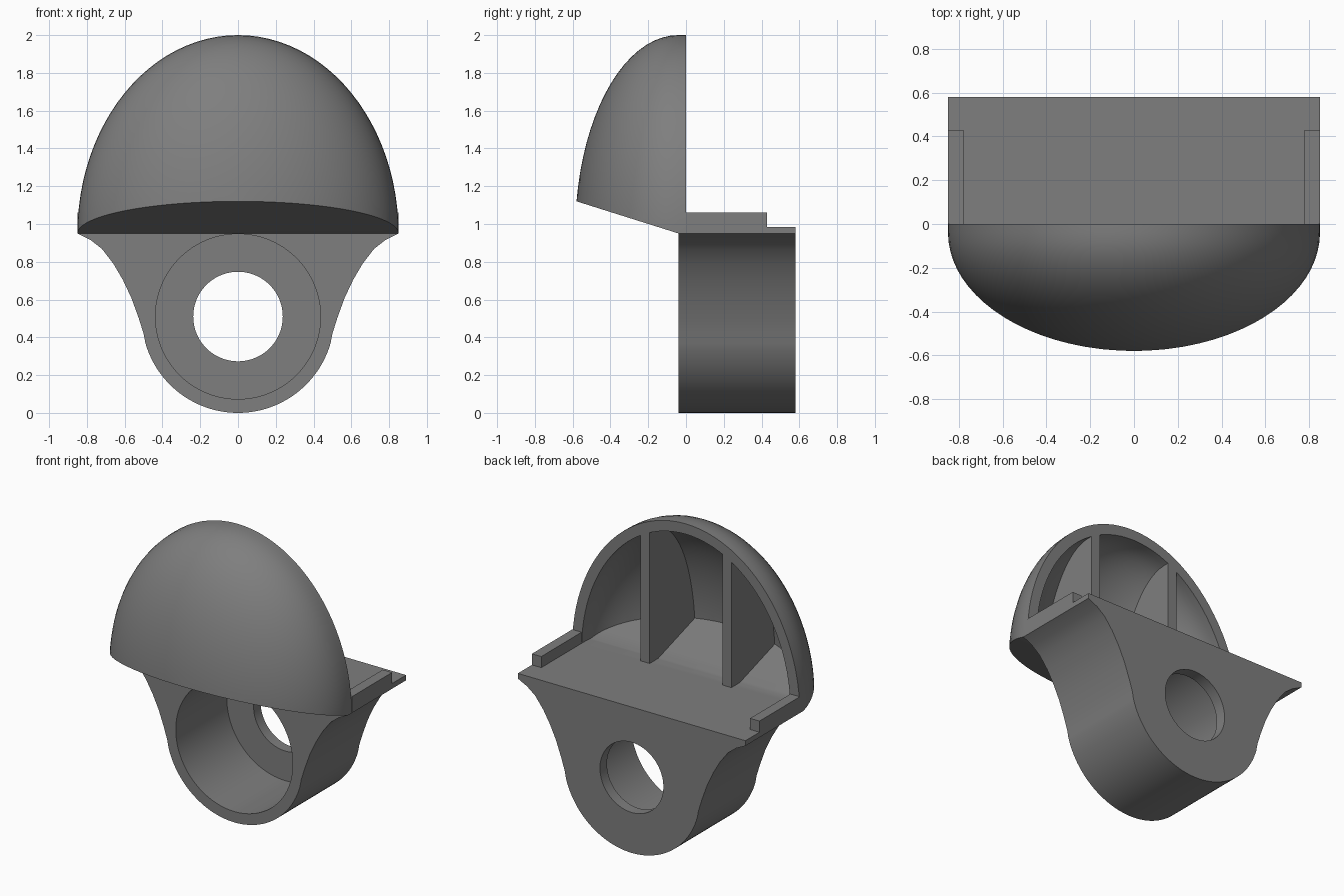
import bpy, bmesh, math
from mathutils import Vector

cube = bpy.data.objects.get("Cube")
if cube:
    bpy.data.objects.remove(cube, do_unlink=True)

grey = bpy.data.materials.new("mid_grey")
grey.use_nodes = True
grey.diffuse_color = (0.21, 0.21, 0.21, 1)
grey.node_tree.nodes["Principled BSDF"].inputs["Base Color"].default_value = (0.21, 0.21, 0.21, 1)

BASE = 0.95    # underside of the plate
TOP = 0.985    # upper face of the plate
FRONT = -0.04  # front of the lower housing
BACK = 0.58
SLOPE = 0.315  # rise of the dome floor towards the front


def finish(name, bm):
    bmesh.ops.recalc_face_normals(bm, faces=bm.faces)
    mesh = bpy.data.meshes.new(name)
    bm.to_mesh(mesh)
    bm.free()
    mesh.materials.append(grey)
    obj = bpy.data.objects.new(name, mesh)
    bpy.context.collection.objects.link(obj)
    return obj


def activate(obj):
    bpy.ops.object.select_all(action='DESELECT')
    obj.select_set(True)
    bpy.context.view_layer.objects.active = obj


def smooth(obj):
    activate(obj)
    bpy.ops.object.shade_smooth_by_angle(angle=math.radians(30))


def carve(obj, cutter):
    cutter.hide_render = True
    mod = obj.modifiers.new("carve", 'BOOLEAN')
    mod.operation = 'DIFFERENCE'
    mod.solver = 'EXACT'
    mod.object = cutter
    activate(obj)
    bpy.ops.object.modifier_apply(modifier=mod.name)
    bpy.data.objects.remove(cutter, do_unlink=True)


def box(name, x0, x1, y0, y1, z0, z1):
    bm = bmesh.new()
    bmesh.ops.create_cube(bm, size=1)
    for v in bm.verts:
        v.co = ((x0 + x1) / 2 + v.co.x * (x1 - x0),
                (y0 + y1) / 2 + v.co.y * (y1 - y0),
                (z0 + z1) / 2 + v.co.z * (z1 - z0))
    return finish(name, bm)


def extrude_profile(name, points, y0, y1):
    bm = bmesh.new()
    face = bm.faces.new([bm.verts.new((x, y0, z)) for x, z in points])
    new = bmesh.ops.extrude_face_region(bm, geom=[face])["geom"]
    bmesh.ops.translate(bm, vec=(0, y1 - y0, 0),
                        verts=[g for g in new if isinstance(g, bmesh.types.BMVert)])
    return finish(name, bm)


def circle(radius, z, n=96):
    return [(radius * math.cos(2 * math.pi * i / n), z + radius * math.sin(2 * math.pi * i / n))
            for i in range(n)]


def cut(bm, point, normal):
    # Keep the side the normal points to and cap the opening
    bmesh.ops.bisect_plane(bm, geom=bm.verts[:] + bm.edges[:] + bm.faces[:], dist=1e-5,
                           plane_co=point, plane_no=normal, clear_inner=True)
    edges = [e for e in bm.edges if e.is_boundary]
    bmesh.ops.holes_fill(bm, edges=edges, sides=0)


def dome_solid(name, a, b, c, back, floor, knee, x_range=None):
    # Half ellipsoid with its pole to the front, a straight rim and a kinked floor
    bm = bmesh.new()
    bmesh.ops.create_uvsphere(bm, u_segments=96, v_segments=40, radius=1)
    for v in bm.verts:
        x, y, z = v.co
        v.co = (x * a, FRONT - z * b, BASE + y * c)
    bmesh.ops.delete(bm, geom=[v for v in bm.verts if v.co.y > FRONT + 1e-4], context='VERTS')
    rim = [e for e in bm.edges if e.is_boundary]
    new = bmesh.ops.extrude_edge_only(bm, edges=rim)["geom"]
    for v in new:
        if isinstance(v, bmesh.types.BMVert):
            v.co.y = back
    bmesh.ops.holes_fill(bm, edges=[e for e in bm.edges if e.is_boundary], sides=0)
    cut(bm, (0, knee, floor), Vector((0, SLOPE, 1)).normalized())
    cut(bm, (0, 0, floor), (0, 0, 1))
    if x_range:
        cut(bm, (x_range[0], 0, 0), (1, 0, 0))
        cut(bm, (x_range[1], 0, 0), (-1, 0, 0))
    return finish(name, bm)


# Hollow dome shell
dome = dome_solid("dome_shell", 0.85, 0.547, 1.05, 0, BASE, FRONT)
carve(dome, dome_solid("dome_cavity", 0.78, 0.477, 0.98, 0.05, TOP, -0.09))
smooth(dome)

# Two upright ribs inside the dome, slightly sunk into the shell
for side, x in (("left", 0.305), ("right", -0.305)):
    rib = dome_solid(side + "_rib", 0.79, 0.487, 0.99, 0, TOP - 0.005, -0.09, (x - 0.034, x + 0.034))
    smooth(rib)

# Plate with a guide rail along each side
box("plate", -0.85, 0.85, 0, BACK, BASE, TOP)
for side, s in (("left", 1), ("right", -1)):
    xs = sorted((0.78 * s, 0.85 * s))
    box(side + "_rail", xs[0], xs[1], 0, 0.43, TOP, 1.06)

# Lower housing: round bottom flaring out to the plate
R, CZ = 0.51, 0.51
flare = [(0.85, BASE), (0.78, 0.915), (0.72, 0.868), (0.66, 0.79), (0.61, 0.705),
         (0.565, 0.61), (0.525, 0.5), (0.5, 0.42)]
arc = [(R * math.cos(t), CZ + R * math.sin(t))
       for t in (math.radians(-16 - 74 * i / 24) for i in range(25))]
half = flare + arc
profile = half + [(-x, z) for x, z in reversed(half[:-1])]
housing = extrude_profile("housing", profile, FRONT, BACK)
carve(housing, extrude_profile("bore_cutter", circle(0.437, CZ), FRONT - 0.1, BACK - 0.075))
carve(housing, extrude_profile("hole_cutter", circle(0.237, CZ), 0.3, BACK + 0.1))
smooth(housing)
